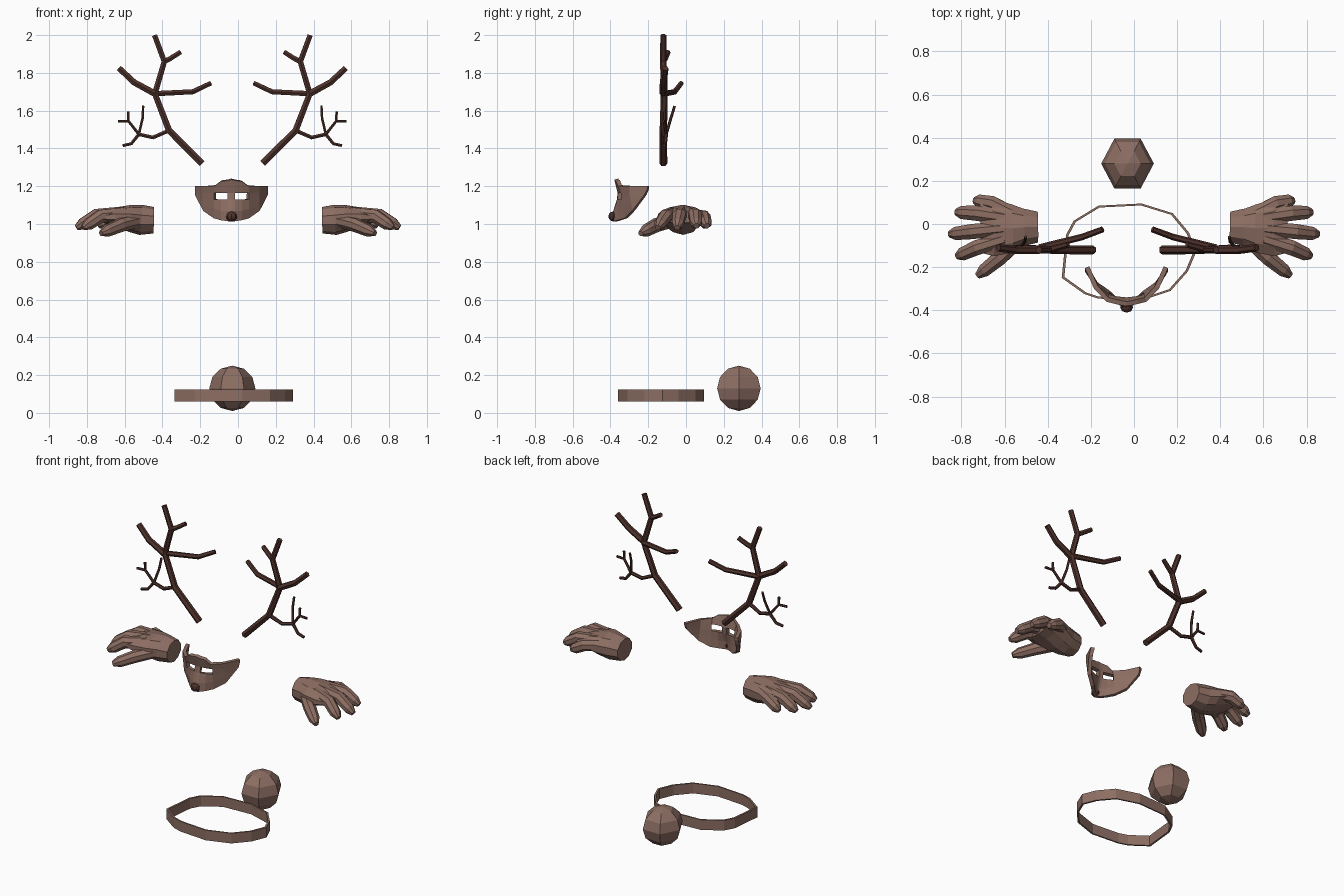
import bpy, bmesh, math
from mathutils import Vector

if "Cube" in bpy.data.objects:
    bpy.data.objects.remove(bpy.data.objects["Cube"])

MID = -0.03   # centre plane of the mask, antlers and tail


def material(name, rgb):
    m = bpy.data.materials.new(name)
    m.use_nodes = True
    m.diffuse_color = (*rgb, 1)
    m.node_tree.nodes["Principled BSDF"].inputs["Base Color"].default_value = (*rgb, 1)
    return m


FUR = material("fur brown", (0.266, 0.156, 0.125))
HORN = material("dark horn brown", (0.078, 0.032, 0.025))


def finish(name, bm, mat, recalc=True):
    if recalc:
        bmesh.ops.recalc_face_normals(bm, faces=bm.faces)
    me = bpy.data.meshes.new(name)
    bm.to_mesh(me)
    bm.free()
    me.materials.append(mat)
    ob = bpy.data.objects.new(name, me)
    bpy.context.collection.objects.link(ob)
    return ob


def loft(bm, path, sides, ref, side=1, centre=0.0):
    """Tube through (x, y, z, half width, half height) stations, capped at both ends."""
    pts = [Vector(p[:3]) for p in path]
    rings = []
    for i, p in enumerate(path):
        t = (pts[min(i + 1, len(pts) - 1)] - pts[max(i - 1, 0)]).normalized()
        a = t.cross(ref).normalized()
        b = a.cross(t)
        ring = []
        for k in range(sides):
            ang = math.tau * (k + 0.5) / sides
            v = pts[i] + a * math.cos(ang) * p[3] + b * math.sin(ang) * p[-1]
            ring.append(bm.verts.new((centre + side * v.x, v.y, v.z)))
        rings.append(ring)
    for r, q in zip(rings, rings[1:]):
        for k in range(sides):
            n = (k + 1) % sides
            bm.faces.new((r[k], r[n], q[n], q[k]))
    bm.faces.new(rings[0])
    bm.faces.new(rings[-1])


# Antlers: each branch is (radius, points in x and z with depth y)
BRANCHES = [
    (0.021, [(0.16, -0.12, 1.32), (0.335, -0.12, 1.495), (0.41, -0.115, 1.69),
             (0.36, -0.12, 1.86), (0.412, -0.12, 2.0)]),
    (0.016, [(0.36, -0.12, 1.86), (0.33, -0.11, 1.875), (0.275, -0.095, 1.91)]),
    (0.020, [(0.41, -0.12, 1.69), (0.52, -0.12, 1.75), (0.6, -0.11, 1.825)]),
    (0.016, [(0.41, -0.11, 1.69), (0.21, -0.06, 1.7), (0.115, -0.025, 1.745)]),
    (0.012, [(0.335, -0.12, 1.495), (0.42, -0.11, 1.458), (0.495, -0.105, 1.475)]),
    (0.010, [(0.495, -0.105, 1.475), (0.535, -0.11, 1.425), (0.58, -0.115, 1.415)]),
    (0.008, [(0.495, -0.105, 1.475), (0.475, -0.08, 1.56), (0.472, -0.06, 1.625)]),
    (0.009, [(0.495, -0.105, 1.475), (0.55, -0.115, 1.545), (0.605, -0.12, 1.545)]),
    (0.008, [(0.55, -0.115, 1.54), (0.552, -0.115, 1.595)]),
]
for side, label in ((1, "left"), (-1, "right")):
    bm = bmesh.new()
    for r, pts in BRANCHES:
        path = [(*p, r * (1 - 0.06 * i)) for i, p in enumerate(pts)]
        loft(bm, path, 6, Vector((0, 1, 0)), side, MID)
    finish(label + "_antler", bm, HORN)

# Gloved hands: wrist and palm, then curled digits
PALM = [(0.446, -0.014, 1.02, 0.075, 0.07), (0.515, -0.015, 1.022, 0.092, 0.08),
        (0.57, -0.02, 1.03, 0.118, 0.072), (0.65, -0.018, 1.038, 0.138, 0.05),
        (0.71, -0.02, 1.035, 0.12, 0.03)]
DIGITS = {
    "little": [(0.55, 0.04, 1.045), (0.66, 0.095, 1.035), (0.74, 0.11, 0.99)],
    "ring": [(0.6, 0.03, 1.055), (0.73, 0.05, 1.045), (0.825, 0.055, 0.99)],
    "middle": [(0.6, -0.02, 1.06), (0.75, -0.035, 1.045), (0.855, -0.047, 0.98)],
    "index": [(0.6, -0.07, 1.055), (0.73, -0.11, 1.04), (0.82, -0.15, 0.98)],
    "thumb": [(0.52, -0.06, 1.02), (0.62, -0.155, 0.995), (0.725, -0.24, 0.95)],
}
UP = Vector((0, 0, 1))
for side, label in ((1, "left"), (-1, "right")):
    bm = bmesh.new()
    loft(bm, PALM, 10, UP, side)
    for pts in DIGITS.values():
        a, b, c = (Vector(p) for p in pts)
        stations = [(a, 0.036), (b, 0.038), (b.lerp(c, 0.7), 0.033), (c, 0.016)]
        loft(bm, [(*p, r) for p, r in stations], 8, UP, side)
    finish(label + "_hand", bm, FUR)

# Mask: columns from centre outward as (x, depth, row heights)
HALF = [
    (0.0, (-0.38, -0.362, -0.366, -0.385, -0.39), (1.235, 1.165, 1.13, 1.07, 1.015)),
    (0.02, (-0.378, -0.36, -0.364, -0.38, -0.385), (1.23, 1.165, 1.13, 1.07, 1.015)),
    (0.055, (-0.37, -0.355, -0.355, -0.36, -0.36), (1.225, 1.165, 1.13, 1.07, 1.02)),
    (0.093, (-0.36, -0.345, -0.34, -0.335, -0.325), (1.2, 1.165, 1.13, 1.08, 1.03)),
    (0.15, (-0.3, -0.3, -0.295, -0.29, -0.285), (1.2, 1.165, 1.14, 1.11, 1.07)),
    (0.193, (-0.205, -0.205, -0.21, -0.215, -0.22), (1.2, 1.185, 1.175, 1.165, 1.155)),
]
columns = [(-x, y, z) for x, y, z in HALF[:0:-1]] + HALF
bm = bmesh.new()
grid = [[bm.verts.new((MID - 0.005 + x, y, z)) for y, z in zip(ys, zs)] for x, ys, zs in columns]
for j in range(len(grid) - 1):
    inner = min(abs(columns[j][0]), abs(columns[j + 1][0]))
    for i in range(4):
        if i == 1 and 0.01 < inner < 0.09:
            continue   # eye opening
        l, r = grid[j], grid[j + 1]
        bm.faces.new((l[i], l[i + 1], r[i + 1], r[i]))
mask = finish("mask", bm, FUR, recalc=False)
solid = mask.modifiers.new("thickness", "SOLIDIFY")
solid.thickness = 0.022
solid.offset = -1


def ball(name, loc, scale, segments, rings, mat):
    bm = bmesh.new()
    bmesh.ops.create_uvsphere(bm, u_segments=segments, v_segments=rings, radius=1)
    for v in bm.verts:
        # points of the outline face front and back
        v.co = Vector((-v.co.y * scale[0], v.co.x * scale[1], v.co.z * scale[2])) + Vector(loc)
    return finish(name, bm, mat)


ball("nose", (MID - 0.004, -0.386, 1.04), (0.03, 0.025, 0.026), 8, 6, HORN)
ball("tail", (MID, 0.28, 0.13), (0.122, 0.133, 0.12), 6, 6, FUR)

# Belt: a faceted thin band
BELT = [(0.035, 0.095), (0.18, 0.05), (0.255, -0.04), (0.29, -0.125), (0.25, -0.22),
        (0.17, -0.31), (0.02, -0.36), (-0.17, -0.345), (-0.23, -0.325), (-0.335, -0.25),
        (-0.315, -0.05), (-0.28, 0.015), (-0.165, 0.085)]
bm = bmesh.new()
loops = []
for shrink, z in ((1, 0.06), (1, 0.125), (0.96, 0.125), (0.96, 0.06)):
    loops.append([bm.verts.new((MID + (x - MID) * shrink, -0.13 + (y + 0.13) * shrink, z))
                  for x, y in BELT])
for k in range(len(BELT)):
    n = (k + 1) % len(BELT)
    for i in range(4):
        p, q = loops[i], loops[(i + 1) % 4]
        bm.faces.new((p[k], p[n], q[n], q[k]))
finish("belt", bm, FUR)
